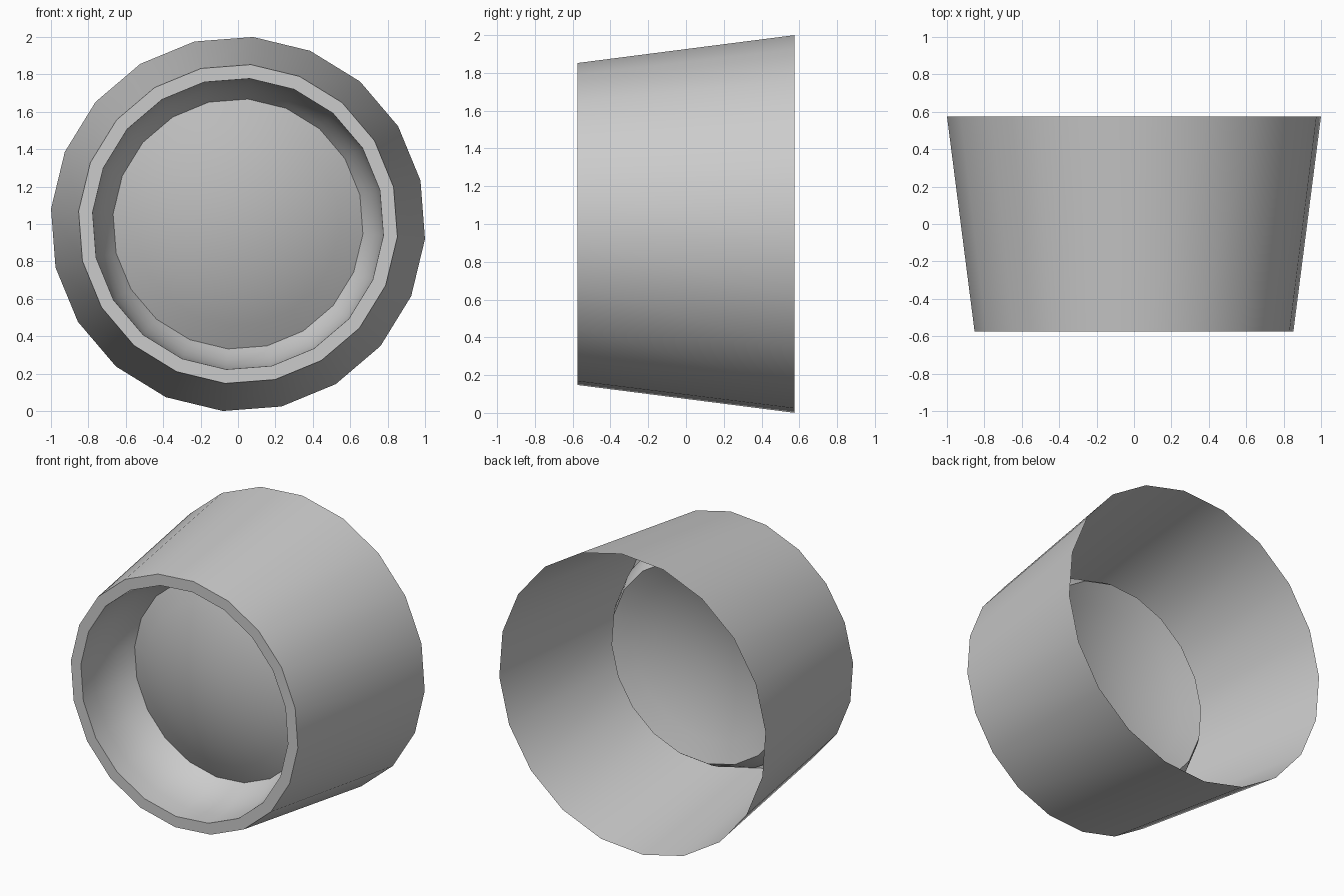
import bpy, bmesh
from math import radians, sin, cos, pi

if "Cube" in bpy.data.objects:
    bpy.data.objects.remove(bpy.data.objects["Cube"])

SIDES = 20
PHASE = radians(13.4)   # turn of the polygon about the y axis
CENTRE_Z = 1.0


def lathe(name, profile):
    """Spin (radius, y) points about the y axis; radius 0 makes a tip."""
    bm = bmesh.new()
    rings = []
    for r, y in profile:
        if r == 0:
            rings.append([bm.verts.new((0, y, CENTRE_Z))] * SIDES)
        else:
            angles = [PHASE + 2 * pi * i / SIDES for i in range(SIDES)]
            rings.append([bm.verts.new((r * cos(a), y, CENTRE_Z + r * sin(a)))
                          for a in angles])
    for a, b in zip(rings, rings[1:]):
        for i in range(SIDES):
            j = (i + 1) % SIDES
            quad = list(dict.fromkeys((a[i], b[i], b[j], a[j])))
            bm.faces.new(quad)
    mesh = bpy.data.meshes.new(name)
    bm.to_mesh(mesh)
    bm.free()
    obj = bpy.data.objects.new(name, mesh)
    bpy.context.collection.objects.link(obj)
    bpy.ops.object.select_all(action='DESELECT')
    obj.select_set(True)
    bpy.context.view_layer.objects.active = obj
    bpy.ops.object.shade_smooth_by_angle(angle=radians(35))
    return obj


# Housing: open back edge, tapered outer wall, front rim, recessed inner wall
# that curves in towards the lens
FRONT, BACK, SEAT = -0.575, 0.575, -0.155
RIM_R, LENS_R = 0.78, 0.67
inner = []
for u in (1, 0.7, 0.45, 0.25, 0.1, 0):
    inner.append((LENS_R + (RIM_R - LENS_R) * (1 - (1 - u) ** 2.7),
                  SEAT + (FRONT - SEAT) * u))
lathe("housing", [(1.003, BACK), (0.855, FRONT)] + inner)

# Lens: shallow spherical cap bulging towards the front
SLOPE = radians(28)
ball = LENS_R / sin(SLOPE)
STEPS = 5
cap = []
for k in range(STEPS + 1):
    t = SLOPE * (1 - k / STEPS)
    r = ball * sin(t) if k < STEPS else 0
    cap.append((r, SEAT - ball * (cos(t) - cos(SLOPE))))
lens = lathe("lens", cap)
glass = bpy.data.materials.new("dark_glass")
glass.diffuse_color = (0.5, 0.5, 0.5, 1)
glass.use_nodes = True
glass.node_tree.nodes["Principled BSDF"].inputs["Base Color"].default_value = glass.diffuse_color
lens.data.materials.append(glass)
